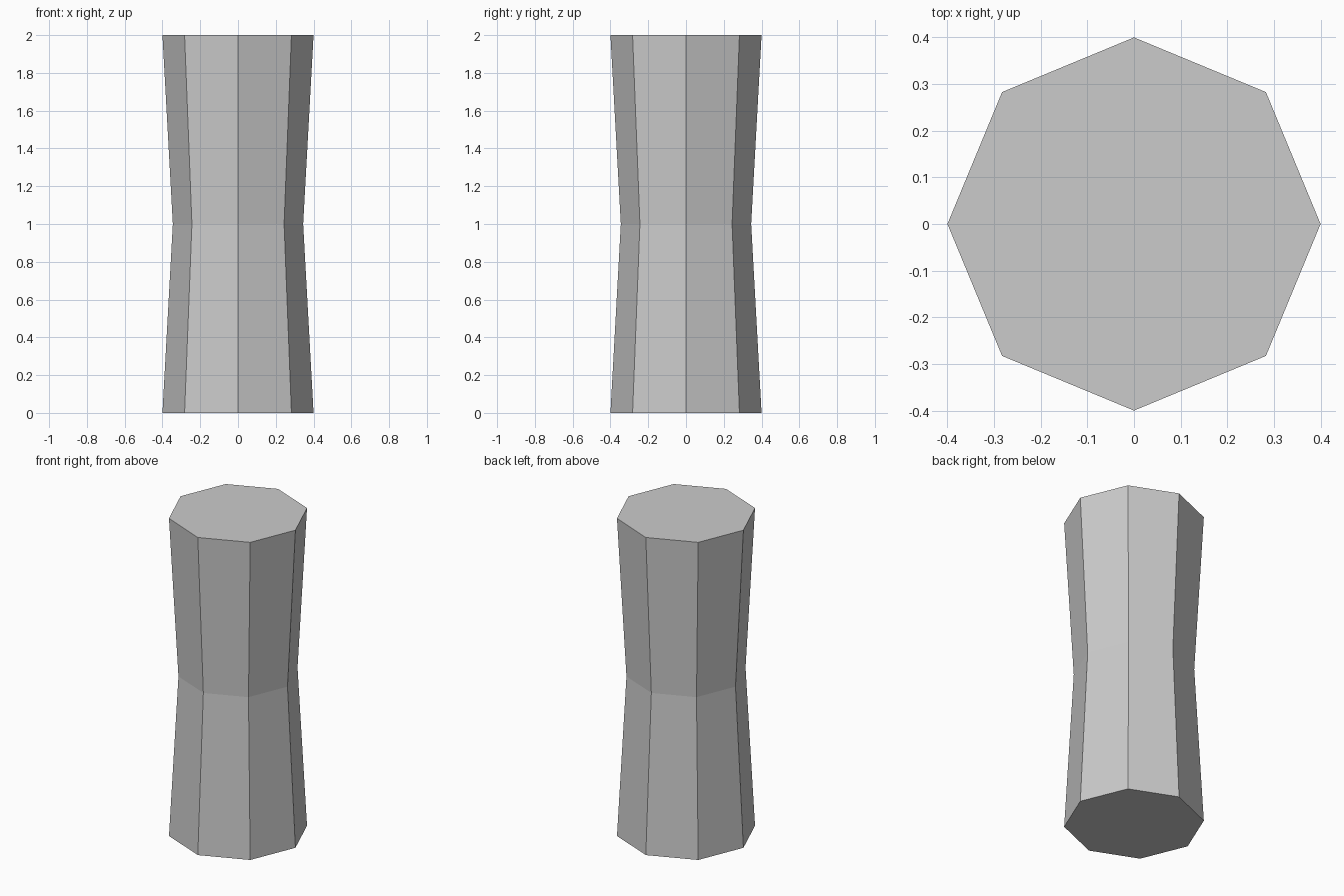
import bpy, bmesh, math

if "Cube" in bpy.data.objects:
    bpy.data.objects.remove(bpy.data.objects["Cube"])

SIDES = 8
# Profile of the column: (radius, height)
PROFILE = [(0.40, 0.0), (0.345, 1.0), (0.40, 2.0)]

bm = bmesh.new()

# Octagonal rings with corners on the axes
rings = []
for radius, z in PROFILE:
    rings.append([bm.verts.new((radius * math.cos(math.tau * i / SIDES),
                                radius * math.sin(math.tau * i / SIDES), z))
                  for i in range(SIDES)])

# Flat side faces
for low, high in zip(rings, rings[1:]):
    for i in range(SIDES):
        j = (i + 1) % SIDES
        bm.faces.new((low[i], low[j], high[j], high[i]))

# End caps
bm.faces.new(rings[0][::-1])
bm.faces.new(rings[-1])

mesh = bpy.data.meshes.new("waisted_column")
bm.to_mesh(mesh)
bm.free()
column = bpy.data.objects.new("waisted_column", mesh)
bpy.context.collection.objects.link(column)
